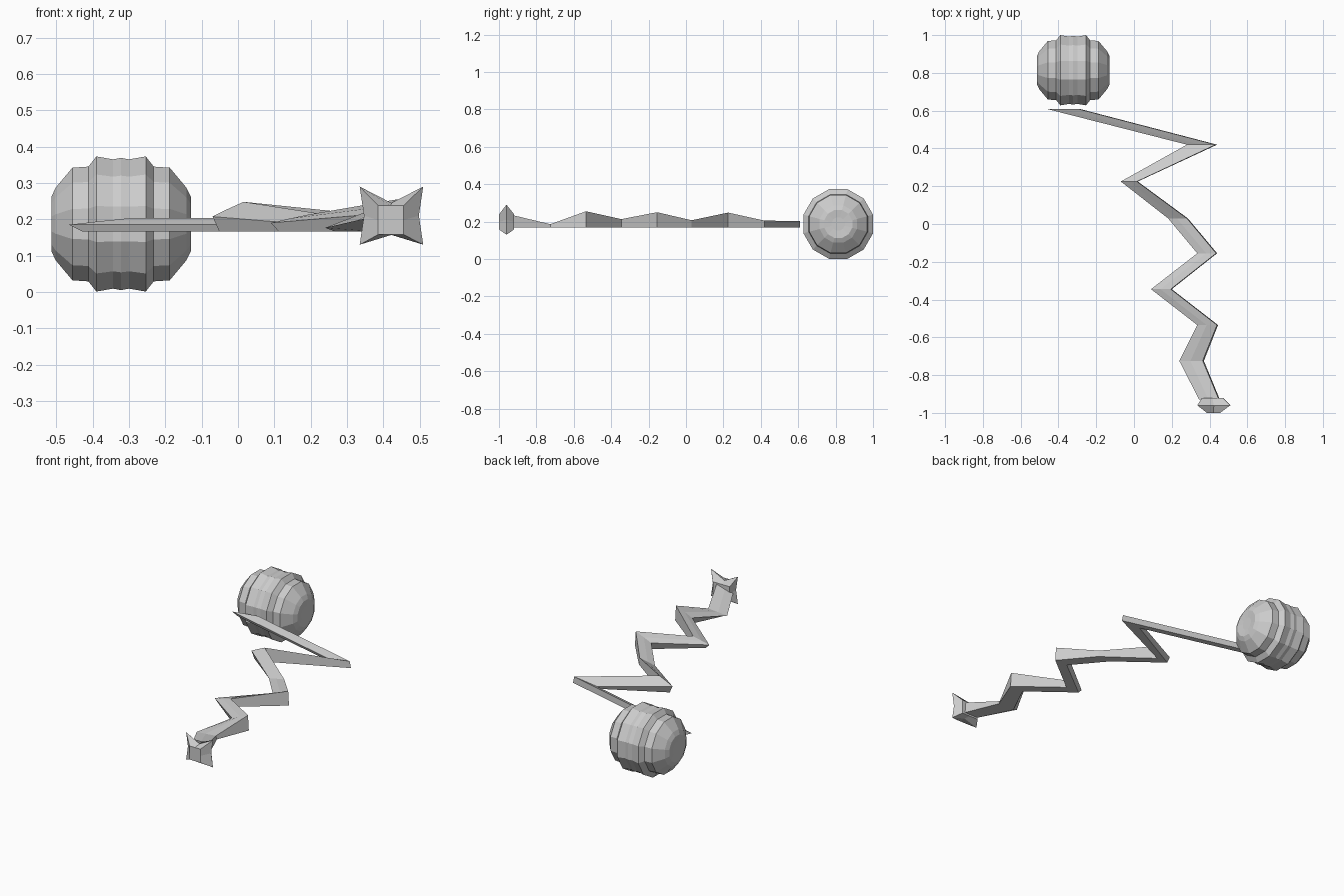
import bpy, bmesh
from math import cos, sin, pi

if "Cube" in bpy.data.objects:
    bpy.data.objects.remove(bpy.data.objects["Cube"])


def loft(name, rings):
    """Skin a list of equal-sized point rings and cap both ends."""
    bm = bmesh.new()
    vs = [[bm.verts.new(p) for p in ring] for ring in rings]
    n = len(vs[0])
    for a, b in zip(vs, vs[1:]):
        for i in range(n):
            j = (i + 1) % n
            bm.faces.new((a[i], a[j], b[j], b[i]))
    bm.faces.new(vs[0])
    bm.faces.new(vs[-1])
    bmesh.ops.recalc_face_normals(bm, faces=bm.faces)
    mesh = bpy.data.meshes.new(name)
    bm.to_mesh(mesh)
    bm.free()
    ob = bpy.data.objects.new(name, mesh)
    bpy.context.collection.objects.link(ob)
    return ob


# Ribbed ball: twelve-sided rings around the x axis (offset, flat radius)
half = [(0.188, 0.035), (0.192, 0.075), (0.18, 0.10), (0.134, 0.155),
        (0.09, 0.158), (0.068, 0.186), (0.022, 0.178)]
profile = half + [(0.0, 0.182)] + [(-x, r) for x, r in reversed(half)]
SIDES = 12
rings = []
for x, r in profile:
    r /= cos(pi / SIDES)
    rings.append([(-0.322 + x,
                   0.814 + r * cos((k + 0.5) * 2 * pi / SIDES),
                   0.187 + r * sin((k + 0.5) * 2 * pi / SIDES))
                  for k in range(SIDES)])
loft("ball", rings)

# Zigzag fuse: sections in planes of constant y (y, left x, right x, top z)
sections = [(0.635, -0.38, -0.22, 0.203), (0.61, -0.465, -0.29, 0.203),
            (0.42, 0.28, 0.44, 0.205), (0.225, -0.07, 0.02, 0.248),
            (0.03, 0.18, 0.285, 0.207), (-0.155, 0.335, 0.44, 0.25),
            (-0.345, 0.09, 0.20, 0.213), (-0.535, 0.335, 0.445, 0.255),
            (-0.725, 0.24, 0.37, 0.186), (-0.93, 0.345, 0.455, 0.235)]


def fuse_section(y, x0, x1, top):
    w, h = x1 - x0, top - 0.167
    shape = [(0.2, 0), (1, 0), (0.95, 1), (0.45, 0.75), (0, 0.5)]
    return [(x0 + u * w, y, 0.167 + v * h) for u, v in shape]


loft("zigzag_fuse", [fuse_section(*s) for s in sections[1:]])

# Spark: four-pointed star pinched between a front and a back square


def square_ring(y, x0, x1, z0, z1, xpinch, zpinch):
    xm, zm = (x0 + x1) / 2, (z0 + z1) / 2
    return [(x0, y, z0), (xm, y, z0 + zpinch * 0.6), (x1, y, z0),
            (x1 - xpinch, y, zm), (x1, y, z1), (xm, y, z1 - zpinch),
            (x0, y, z1), (x0 + xpinch, y, zm)]


loft("spark", [square_ring(-1.0, 0.386, 0.456, 0.158, 0.238, 0, 0),
               square_ring(-0.96, 0.335, 0.51, 0.13, 0.29, 0.012, 0.045),
               square_ring(-0.92, 0.36, 0.47, 0.157, 0.24, 0, 0)])
